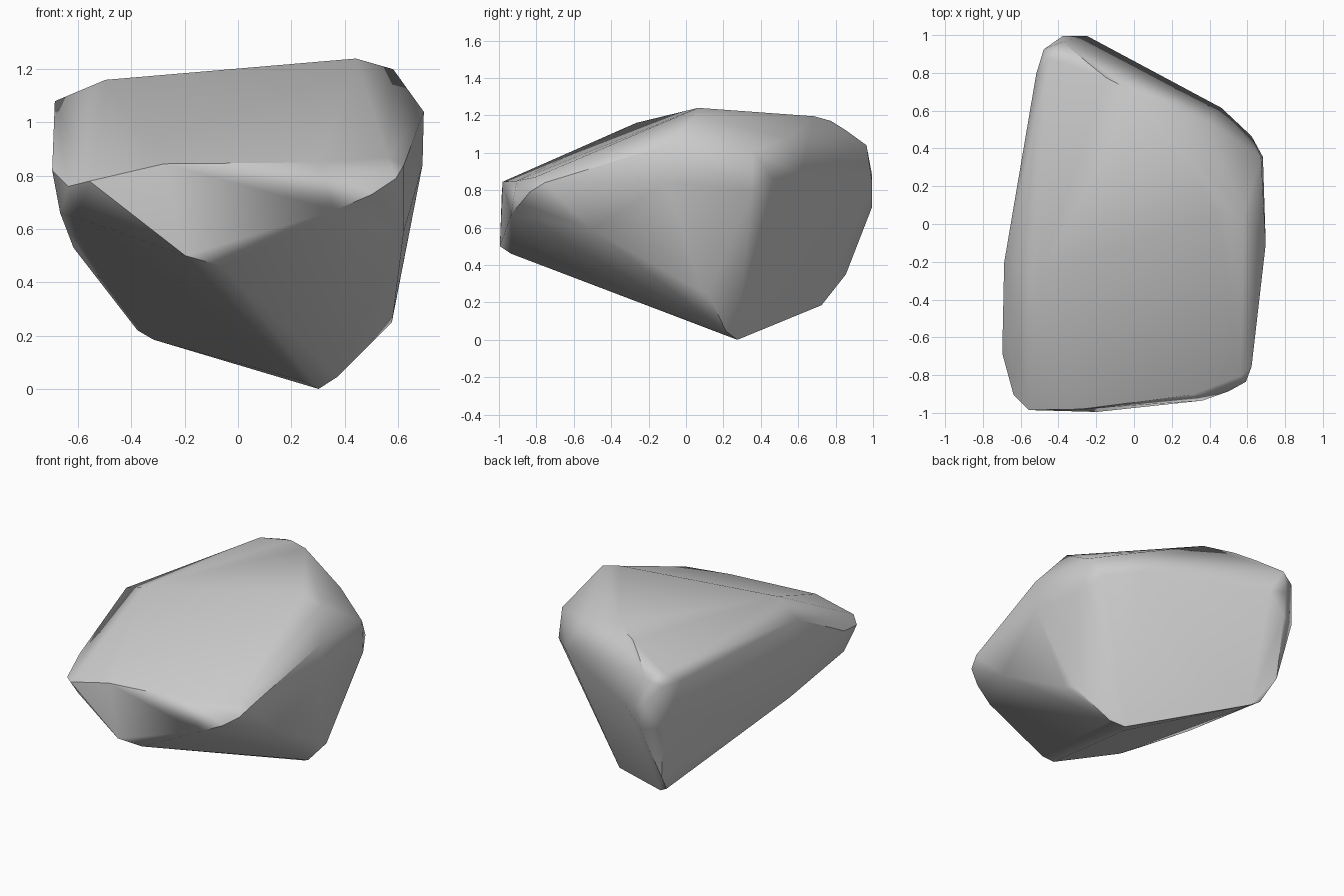
import bpy, bmesh, math
from mathutils import Vector

if "Cube" in bpy.data.objects:
    bpy.data.objects.remove(bpy.data.objects["Cube"])

# Corner points of the boulder, grouped by region
front = [(-.20, -.99, .50), (-.06, -.93, .46), (-.38, -.94, .595), (-.60, -.84, .64),
         (.36, -.93, .67), (.50, -.88, .73), (.59, -.83, .79), (.62, -.75, .84), (.56, -.80, .87),
         (-.28, -.975, .845), (-.56, -.98, .78), (-.64, -.90, .76), (.30, -.90, .85)]
left = [(-.70, -.68, .82), (-.67, -.72, .66), (-.62, -.22, .53), (-.69, -.20, 1.08),
        (-.52, .80, 1.0)]
top = [(-.50, -.26, 1.16), (.44, .07, 1.24), (.58, .06, 1.20), (.02, .69, 1.195),
       (-.15, .78, 1.17), (-.25, .86, 1.12), (-.45, .88, 1.07), (.38, .55, 1.08)]
right = [(.695, -.10, 1.04), (.69, -.10, .84), (.68, .36, .80), (.67, .36, 1.01),
         (.62, .47, .86), (.46, .62, .88), (.62, -.50, .59), (.58, .05, .28), (.575, .12, .25)]
back = [(-.48, .93, 1.0), (-.48, .93, .72), (-.38, .97, 1.04), (-.38, 1.0, .88),
        (-.25, 1.0, .84), (-.36, 1.0, .71), (-.42, .86, .35)]
base = [(.37, .22, .045), (.30, .28, 0), (.24, .20, .03), (-.32, .73, .185), (-.38, .75, .22)]

# Hull through the corners
bm = bmesh.new()
for p in front + left + top + right + back + base:
    bm.verts.new(p)
bmesh.ops.convex_hull(bm, input=bm.verts[:])
inside = [v for v in bm.verts if not v.link_faces]
bmesh.ops.delete(bm, geom=inside, context='VERTS')
bmesh.ops.recalc_face_normals(bm, faces=bm.faces[:])

# Stand on the ground and centre
lo = Vector([min(v.co[i] for v in bm.verts) for i in range(3)])
hi = Vector([max(v.co[i] for v in bm.verts) for i in range(3)])
for v in bm.verts:
    v.co -= Vector(((lo.x + hi.x) / 2, (lo.y + hi.y) / 2, lo.z))

# Smooth worn corners, with only the hardest breaks kept crisp
for f in bm.faces:
    f.smooth = True
for e in bm.edges:
    e.smooth = e.calc_face_angle(0) < math.radians(42)

mesh = bpy.data.meshes.new("boulder")
bm.to_mesh(mesh)
bm.free()
rock = bpy.data.objects.new("boulder", mesh)
bpy.context.collection.objects.link(rock)
wn = rock.modifiers.new("face_weighted_shading", 'WEIGHTED_NORMAL')
wn.weight = 50
wn.keep_sharp = True
